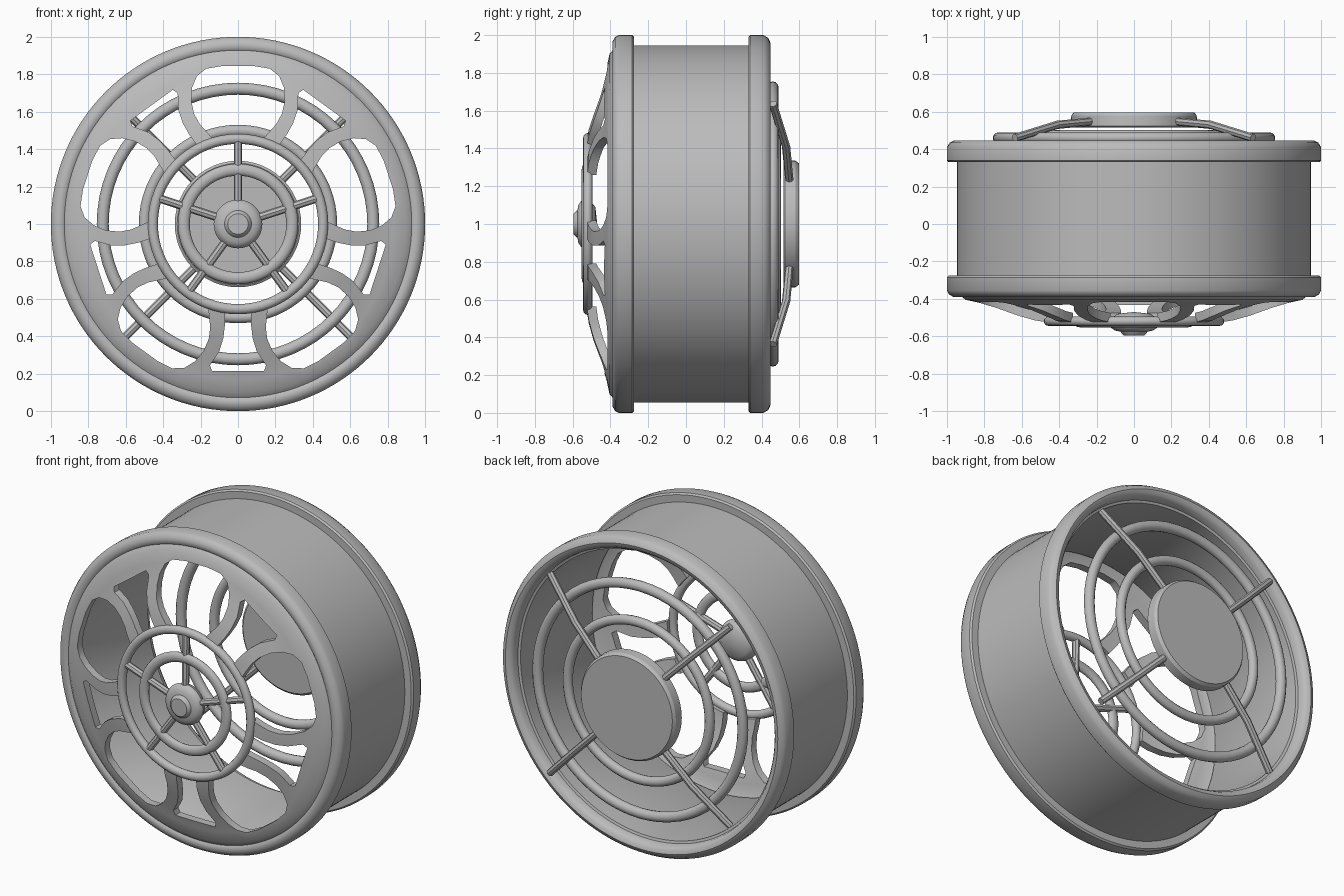
import bpy, bmesh
from math import sin, cos, pi, radians
from mathutils import Vector

old = bpy.data.objects.get("Cube")
if old:
    bpy.data.objects.remove(old)

metal = bpy.data.materials.new("grey metal")
metal.use_nodes = True
GREY = (0.5, 0.5, 0.5, 1)
metal.diffuse_color = GREY
metal.node_tree.nodes["Principled BSDF"].inputs["Base Color"].default_value = GREY

AXLE = 1.0   # height of the wheel axis


def polar(r, y, angle):
    return Vector((r * cos(angle), y, AXLE + r * sin(angle)))


def add_object(name, mesh, smooth=30):
    mesh.materials.clear()
    mesh.materials.append(metal)
    mesh.shade_smooth()
    mesh.set_sharp_from_angle(angle=radians(smooth))
    obj = bpy.data.objects.new(name, mesh)
    bpy.context.collection.objects.link(obj)
    return obj


def finish(name, bm, smooth=30):
    bmesh.ops.remove_doubles(bm, verts=bm.verts, dist=1e-5)
    bmesh.ops.dissolve_degenerate(bm, edges=bm.edges, dist=1e-5)
    bmesh.ops.recalc_face_normals(bm, faces=bm.faces)
    mesh = bpy.data.meshes.new(name)
    bm.to_mesh(mesh)
    bm.free()
    return add_object(name, mesh, smooth)


def lathe(name, profile, steps=96, smooth=30):
    """Spin a closed (radius, y) profile around the wheel axis."""
    bm = bmesh.new()
    loops = [[bm.verts.new(polar(r, y, 2 * pi * i / steps)) for r, y in profile]
             for i in range(steps)]
    n = len(profile)
    for i in range(steps):
        a, b = loops[i], loops[(i + 1) % steps]
        for j in range(n):
            k = (j + 1) % n
            if profile[j][0] + profile[k][0] > 0:
                bm.faces.new((a[j], a[k], b[k], b[j]))
    return finish(name, bm, smooth)


def ring(name, radius, y, tube, depth, steps=64):
    section = [(radius + tube * cos(pi * k / 6), y + depth * sin(pi * k / 6))
               for k in range(12)]
    return lathe(name, section, steps, 50)


def rod(name, points, thickness):
    """Round bar through the points, turned into a mesh."""
    curve = bpy.data.curves.new(name, "CURVE")
    curve.dimensions = "3D"
    curve.bevel_depth = thickness
    curve.bevel_resolution = 2
    curve.use_fill_caps = True
    spline = curve.splines.new("POLY")
    spline.points.add(len(points) - 1)
    for p, co in zip(spline.points, points):
        p.co = (*co, 1)
    temp = bpy.data.objects.new(name, curve)
    mesh = bpy.data.meshes.new_from_object(temp)
    bpy.data.objects.remove(temp)
    return add_object(name, mesh, 40)


def prism_cutters(name, half_outline, angles):
    """Prisms along y, mirrored about each radial line."""
    outline = half_outline + [(-u, v) for u, v in reversed(half_outline)]
    bm = bmesh.new()
    for a in angles:
        ends = [[bm.verts.new((v * cos(a) + u * sin(a), y, AXLE + v * sin(a) - u * cos(a)))
                 for u, v in outline] for y in (-0.8, 0)]
        bm.faces.new(ends[0])
        bm.faces.new(ends[1])
        for j in range(len(outline)):
            k = (j + 1) % len(outline)
            bm.faces.new((ends[0][j], ends[0][k], ends[1][k], ends[1][j]))
    cutter = finish(name, bm)
    cutter.hide_render = True
    return cutter


# Barrel with a rolled flange at both ends
lathe("rim_barrel", [
    (0.945, -0.275), (0.99, -0.275), (1, -0.285), (1, -0.355), (0.99, -0.375),
    (0.965, -0.39), (0.94, -0.39), (0.92, -0.375), (0.90, -0.34), (0.90, 0.38),
    (0.915, 0.385), (0.92, 0.42), (0.935, 0.44), (0.96, 0.447), (0.985, 0.435),
    (1, 0.41), (1, 0.34), (0.99, 0.33), (0.945, 0.33)], 128, 40)

# Dished front plate, pierced by five rounded windows and five flared slots
front = [(0.93, -0.38), (0.90, -0.405), (0.83, -0.42), (0.74, -0.447),
         (0.62, -0.49), (0.53, -0.515), (0.465, -0.525)]
plate = lathe("front_plate", front + [(r, y + 0.05) for r, y in reversed(front)], 96, 35)
top_angles = [pi / 2 + 2 * pi * i / 5 for i in range(5)]
window = [(0.12, 0.44), (0.165, 0.49), (0.205, 0.535), (0.235, 0.59), (0.25, 0.66),
          (0.245, 0.73), (0.22, 0.79), (0.17, 0.83), (0.08, 0.845)]
slot = [(0.07, 0.44), (0.07, 0.54), (0.078, 0.61), (0.1, 0.68), (0.15, 0.755), (0.14, 0.785)]
cutters = [prism_cutters("window_cutter", window, top_angles),
           prism_cutters("slot_cutter", slot, [a + pi / 5 for a in top_angles])]
for cutter in cutters:
    mod = plate.modifiers.new(cutter.name, "BOOLEAN")
    mod.operation = "DIFFERENCE"
    mod.solver = "EXACT"
    mod.object = cutter
bpy.context.view_layer.update()
cut_mesh = bpy.data.meshes.new_from_object(
    plate.evaluated_get(bpy.context.evaluated_depsgraph_get()))
plate.modifiers.clear()
plate.data = cut_mesh
cut_mesh.shade_smooth()
cut_mesh.set_sharp_from_angle(angle=radians(35))
for cutter in cutters:
    bpy.data.objects.remove(cutter)

# Front rings, spokes and hub
ring("front_outer_ring", 0.455, -0.52, 0.027, 0.025)
ring("front_inner_ring", 0.29, -0.53, 0.032, 0.022)
for i, a in enumerate(top_angles):
    rod(f"front_spoke_{i + 1}", [polar(0.08, -0.53, a), polar(0.45, -0.52, a)], 0.022)
lathe("front_hub", [
    (0, -0.595), (0.055, -0.595), (0.068, -0.583), (0.072, -0.575), (0.1, -0.57),
    (0.122, -0.555), (0.13, -0.535), (0.12, -0.505), (0.09, -0.48), (0, -0.47)], 48, 40)

# Rear guard rings, bent spokes and hub disc
ring("rear_outer_ring", 0.723, 0.46, 0.032, 0.03)
ring("rear_inner_ring", 0.5, 0.475, 0.03, 0.028)
for i in range(4):
    a = pi / 4 + i * pi / 2
    rod(f"rear_spoke_{i + 1}", [polar(0.28, 0.55, a), polar(0.58, 0.53, a),
                                polar(0.9, 0.46, a)], 0.022)
lathe("rear_hub_disc", [(0, 0.515), (0.325, 0.515), (0.338, 0.525), (0.335, 0.58),
                        (0.322, 0.597), (0, 0.597)], 48)
